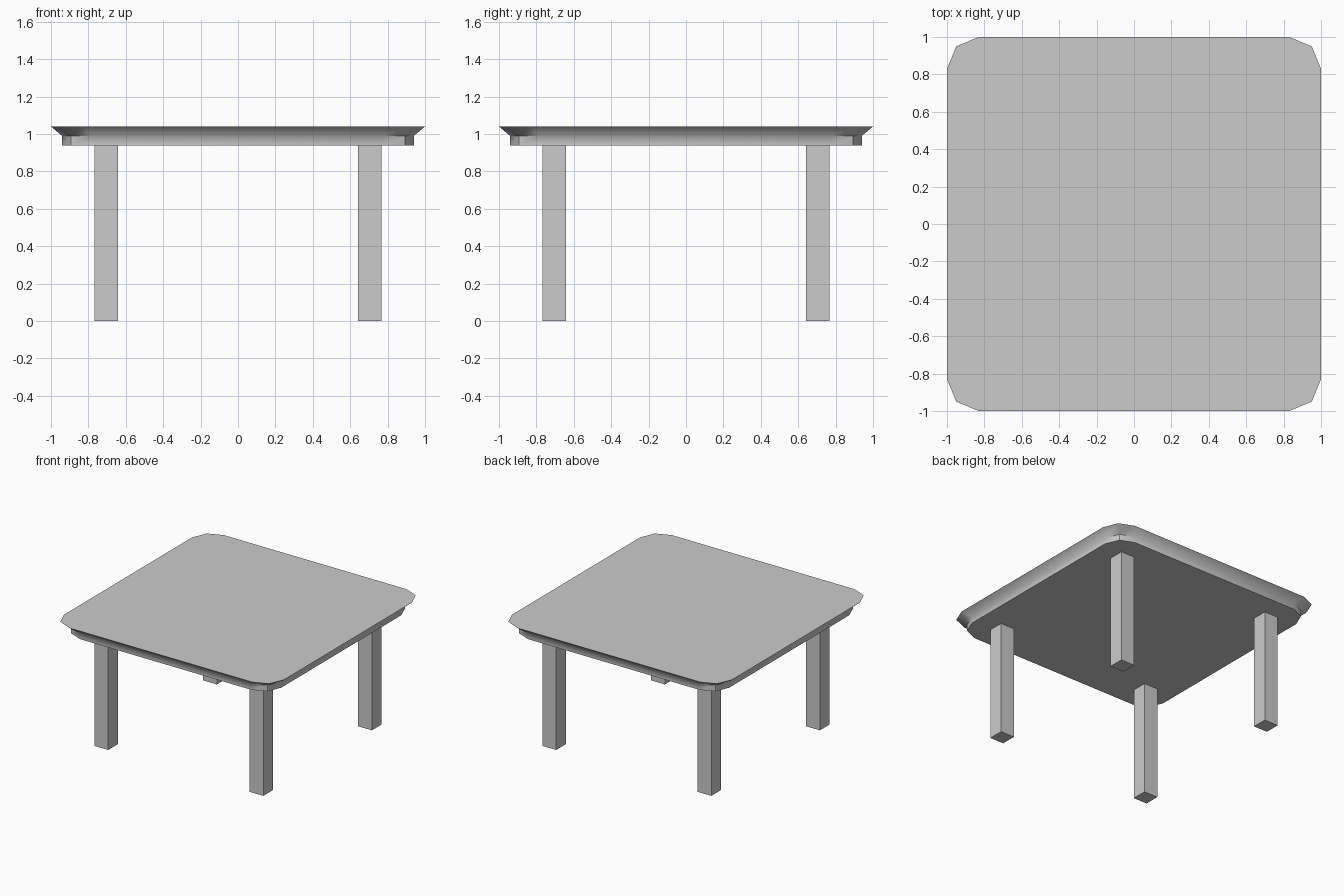
import bpy, bmesh, math

if "Cube" in bpy.data.objects:
    bpy.data.objects.remove(bpy.data.objects["Cube"])

# Rounded-square outline: two chamfer segments at each corner
CORNER = [(1.0, 0.83), (0.95, 0.95), (0.83, 1.0)]


def outline(scale):
    pts = []
    for k in range(4):
        c, s = round(math.cos(k * math.pi / 2)), round(math.sin(k * math.pi / 2))
        pts += [((x * c - y * s) * scale, (x * s + y * c) * scale) for x, y in CORNER]
    return pts


def finish(bm, name):
    bmesh.ops.recalc_face_normals(bm, faces=bm.faces)
    me = bpy.data.meshes.new(name)
    bm.to_mesh(me)
    bm.free()
    ob = bpy.data.objects.new(name, me)
    bpy.context.collection.objects.link(ob)
    return ob


# Tabletop: straight lower band flaring out to the thin top edge
bm = bmesh.new()
rings = [[bm.verts.new((x, y, z)) for x, y in outline(s)]
         for z, s in ((0.94, 0.94), (0.99, 0.94), (1.04, 1.0))]
for low, high in zip(rings, rings[1:]):
    n = len(low)
    for i in range(n):
        j = (i + 1) % n
        bm.faces.new((low[i], low[j], high[j], high[i])).smooth = True
bm.faces.new(rings[0][::-1])
bm.faces.new(rings[-1])
bm.normal_update()
# Hard edges everywhere except the long sides of the flare, which blend softly
for e in bm.edges:
    soft_side = e.verts[0] in rings[1] and e.verts[1] in rings[1] and e.calc_length() > 0.5
    e.smooth = soft_side or e.calc_face_angle() < math.radians(40)
finish(bm, "tabletop")

# Four square legs
for sx, side in ((-1, "left"), (1, "right")):
    for sy, end in ((-1, "front"), (1, "back")):
        bm = bmesh.new()
        bmesh.ops.create_cube(bm, size=1)
        bmesh.ops.scale(bm, vec=(0.126, 0.126, 0.94), verts=bm.verts)
        bmesh.ops.translate(bm, vec=(sx * 0.705, sy * 0.705, 0.47), verts=bm.verts)
        finish(bm, f"{end}_{side}_leg")
